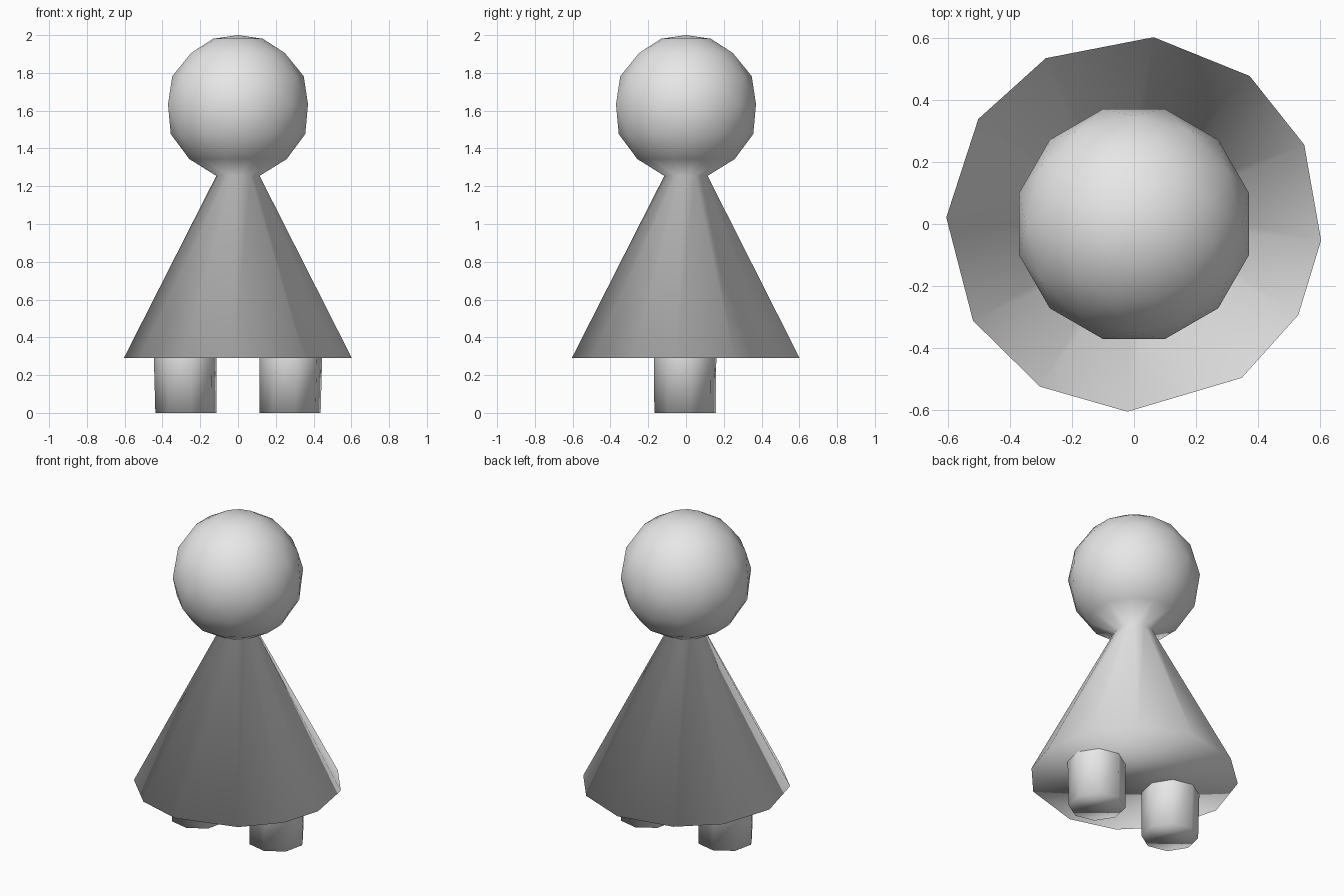
import bpy
import bmesh
from math import sin, cos, radians

cube = bpy.data.objects.get("Cube")
if cube:
    bpy.data.objects.remove(cube)

# One plain grey for the whole figure
grey = bpy.data.materials.new("plain grey")
grey.use_nodes = True
grey.diffuse_color = (0.8, 0.8, 0.8, 1)
grey.node_tree.nodes["Principled BSDF"].inputs["Base Color"].default_value = (0.8, 0.8, 0.8, 1)


def ring(bm, angles, radius, z, x=0, y=0):
    return [bm.verts.new((x + radius * cos(radians(a)), y + radius * sin(radians(a)), z))
            for a in angles]


def bridge(bm, low, high, triangles=False):
    n = len(low)
    for i in range(n):
        j = (i + 1) % n
        if triangles:
            bm.faces.new((low[i], low[j], high[i]))
            bm.faces.new((low[j], high[j], high[i]))
        else:
            bm.faces.new((low[i], low[j], high[j], high[i]))


def finish(bm, name):
    bmesh.ops.recalc_face_normals(bm, faces=bm.faces)
    for face in bm.faces:
        face.smooth = True
    mesh = bpy.data.meshes.new(name)
    bm.to_mesh(mesh)
    bm.free()
    mesh.materials.append(grey)
    obj = bpy.data.objects.new(name, mesh)
    bpy.context.collection.objects.link(obj)
    return obj


# Skirt: uneven twelve-sided cone with a closed base, welded to the head at the neck
skirt_angles = [-5, 25, 52, 84, 118, 146, 178, 211, 240, 268, 305, 331]
bm = bmesh.new()
hem = ring(bm, skirt_angles, 0.605, 0.29)
neck = ring(bm, skirt_angles, 0.115, 1.255)
bm.faces.new(hem[::-1])
bridge(bm, hem, neck)

# Head: faceted ball whose rings each turn half a step
previous = neck
for k, polar in enumerate((44, 68, 92, 115, 138, 160)):
    angles = [30 * i + 15 * (k + 1) for i in range(12)]
    current = ring(bm, angles, 0.384 * sin(radians(polar)), 1.62 - 0.384 * cos(radians(polar)))
    bridge(bm, previous, current, triangles=True)
    previous = current
crown = bm.verts.new((0, 0, 2))
for i in range(12):
    bm.faces.new((previous[i], previous[(i + 1) % 12], crown))
finish(bm, "head_and_skirt")

# Legs: short stubs under the skirt, smooth over the foot edge
for name, side in (("left_leg", 1), ("right_leg", -1)):
    bm = bmesh.new()
    angles = [45 * i + 10 for i in range(8)]
    foot = ring(bm, angles, 0.165, 0, side * 0.275, -0.005)
    top = ring(bm, angles, 0.168, 0.29, side * 0.28, -0.005)
    bm.faces.new(foot[::-1])
    bridge(bm, foot, top)
    finish(bm, name)
